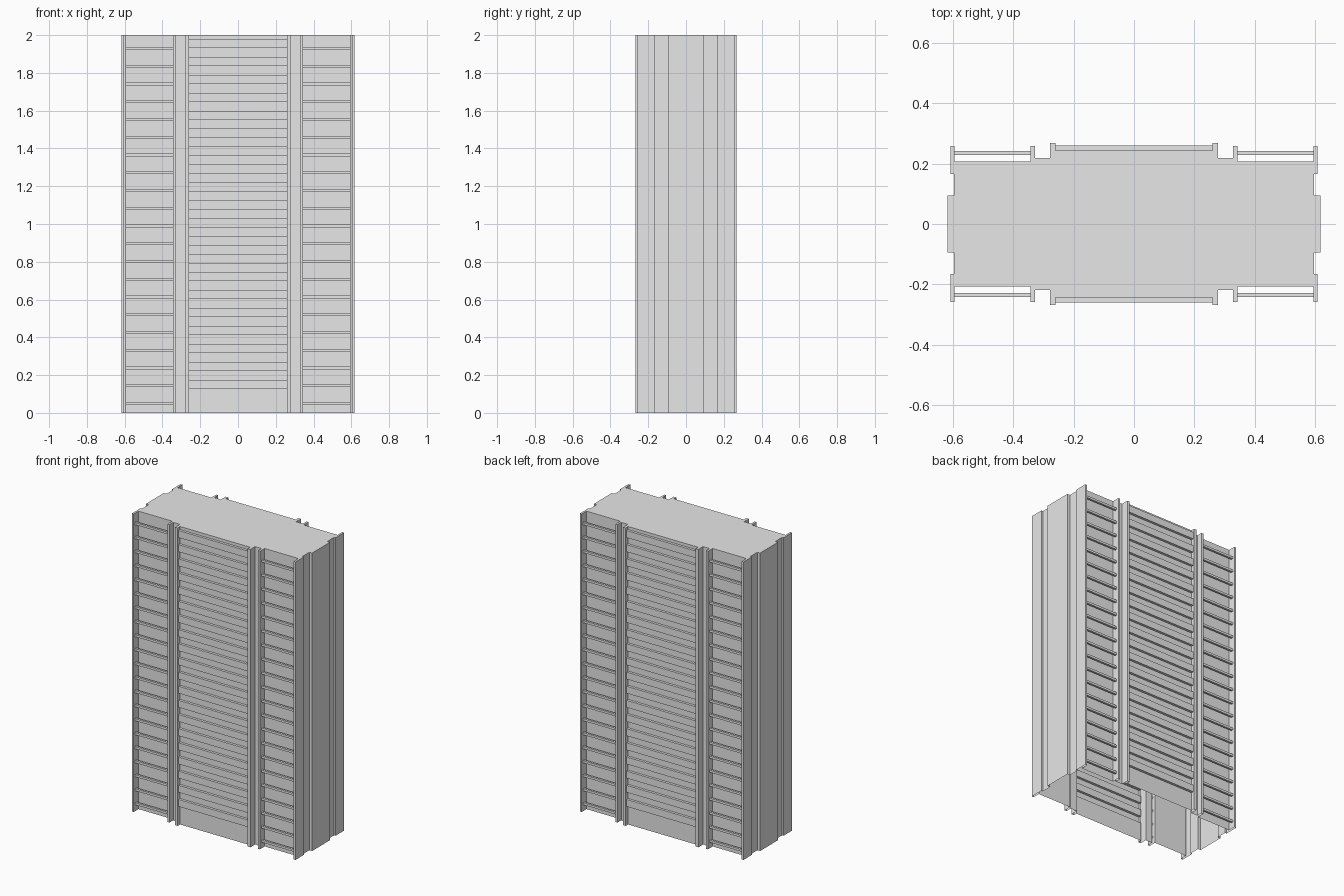
import bpy, bmesh

cube = bpy.data.objects.get("Cube")
if cube:
    bpy.data.objects.remove(cube, do_unlink=True)

HEIGHT = 2.0
GREY = (0.8, 0.8, 0.8, 1)
concrete = bpy.data.materials.new("concrete grey")
concrete.use_nodes = True
concrete.diffuse_color = GREY
concrete.node_tree.nodes["Principled BSDF"].inputs["Base Color"].default_value = GREY


def finish(name, bm, fix_normals=True):
    if fix_normals:
        bmesh.ops.recalc_face_normals(bm, faces=bm.faces)
    mesh = bpy.data.meshes.new(name)
    bm.to_mesh(mesh)
    bm.free()
    mesh.materials.append(concrete)
    obj = bpy.data.objects.new(name, mesh)
    bpy.context.collection.objects.link(obj)
    return obj


def add_box(bm, x0, x1, y0, y1, z0, z1):
    cube = bmesh.ops.create_cube(bm, size=1)
    for v in cube["verts"]:
        v.co = ((x0 + x1) / 2 + v.co.x * (x1 - x0),
                (y0 + y1) / 2 + v.co.y * (y1 - y0),
                (z0 + z1) / 2 + v.co.z * (z1 - z0))


# Quarter of the floor plan: side pier, corner fin, wing wall, two pilasters
quarter = [(.617, .095), (.597, .095), (.597, .166), (.608, .166),
           (.608, .258), (.594, .258), (.594, .207), (.343, .207),
           (.343, .258), (.328, .258), (.328, .218), (.279, .218),
           (.279, .268), (.26, .268), (.26, .243)]
half = quarter + [(-x, y) for x, y in reversed(quarter)]
plan = half + [(-x, -y) for x, y in half]

# Tower shell: plan extruded upward, roofed, open underneath and at the bays
bm = bmesh.new()
low = [bm.verts.new((x, y, 0)) for x, y in plan]
high = [bm.verts.new((x, y, HEIGHT)) for x, y in plan]
bays = (len(quarter) - 1, len(half) + len(quarter) - 1)
for i in range(len(plan)):
    if i not in bays:
        j = (i + 1) % len(plan)
        bm.faces.new((low[i], low[j], high[j], high[i]))
bm.faces.new(high)
finish("tower_shell", bm, False)

# Central bays: stepped panel with protruding floor bands
BANDS, FIRST, STEP, BAND = 20, 0.127, 0.095, 0.0475
steps = [(.243, 0)]
for i in range(BANDS):
    z = FIRST + i * STEP
    steps += [(.243, z), (.26, z), (.26, z + BAND), (.243, z + BAND)]
steps.append((.243, HEIGHT))
for name, side in (("front_bay", -1), ("back_bay", 1)):
    bm = bmesh.new()
    rows = [[bm.verts.new((x * side, y * side, z)) for x in (.26, -.26)]
            for y, z in steps]
    for a, b in zip(rows, rows[1:]):
        bm.faces.new((a[0], a[1], b[1], b[0]))
    finish(name, bm, False)

# Wing louvres: thin bars held between corner fins and pilasters
for name, sx, sy in (("front_left_louvres", 1, -1), ("front_right_louvres", -1, -1),
                     ("back_left_louvres", 1, 1), ("back_right_louvres", -1, 1)):
    bm = bmesh.new()
    for i in range(21):
        z = 0.042 + i * 0.094
        x0, x1 = sorted((.34 * sx, .597 * sx))
        y0, y1 = sorted((.228 * sy, .242 * sy))
        add_box(bm, x0, x1, y0, y1, z, z + .015)
    finish(name, bm)
